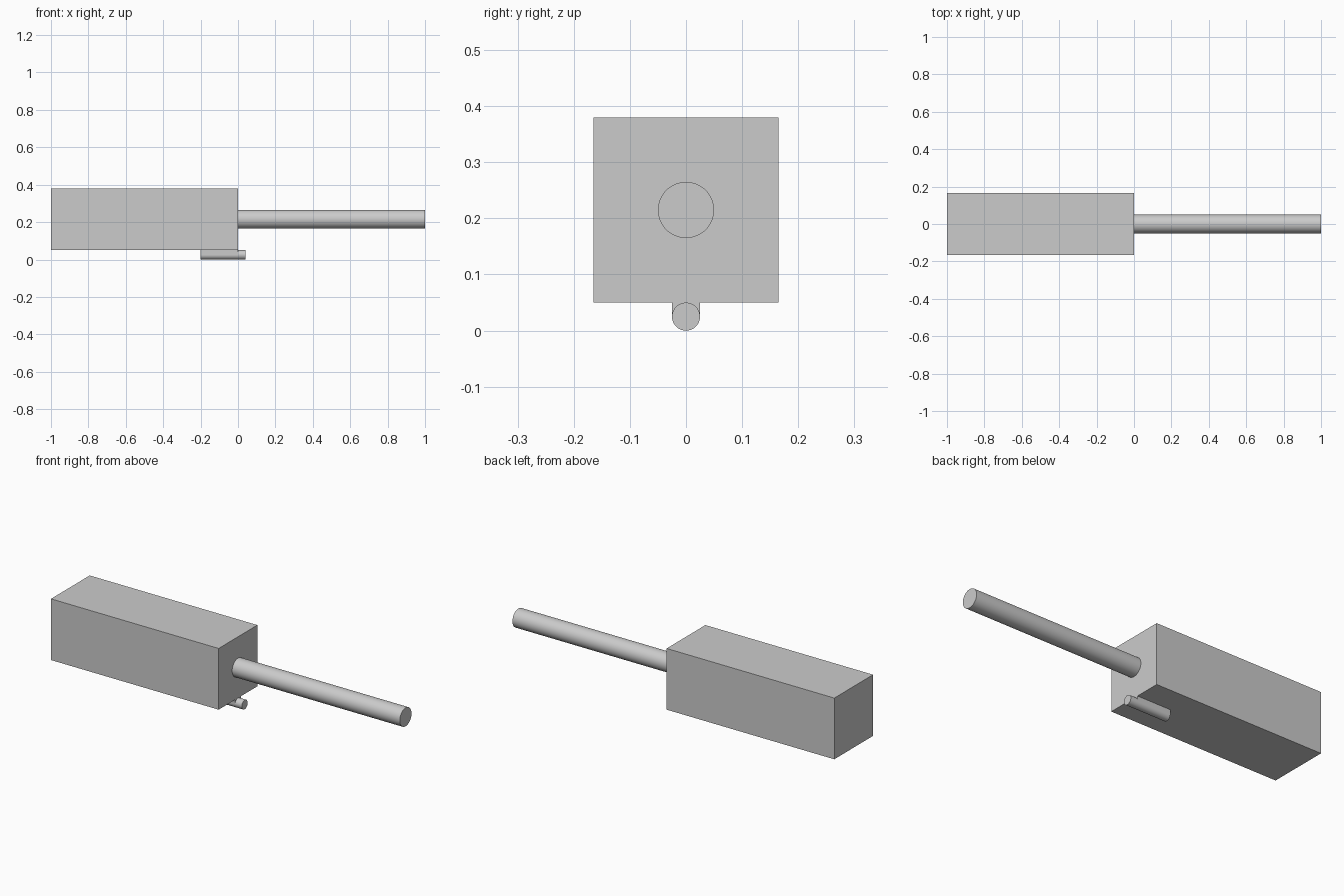
import bpy, math

if "Cube" in bpy.data.objects:
    bpy.data.objects.remove(bpy.data.objects["Cube"])


def box(name, x0, x1, half_y, z0, z1):
    bpy.ops.mesh.primitive_cube_add(size=1, location=((x0 + x1) / 2, 0, (z0 + z1) / 2))
    ob = bpy.context.object
    ob.name = name
    ob.scale = (x1 - x0, 2 * half_y, z1 - z0)
    bpy.ops.object.transform_apply(location=False, rotation=False, scale=True)
    return ob


def rod(name, x0, x1, radius, z):
    bpy.ops.mesh.primitive_cylinder_add(vertices=64, radius=radius, depth=x1 - x0,
                                        location=((x0 + x1) / 2, 0, z),
                                        rotation=(0, math.pi / 2, 0))
    ob = bpy.context.object
    ob.name = name
    bpy.ops.object.transform_apply(location=False, rotation=True, scale=False)
    bpy.ops.object.shade_smooth_by_angle(angle=math.radians(30))
    return ob


# Main square housing
box("housing", -1.0, 0.0, 0.165, 0.05, 0.38)

# Long round shaft from the centre of the housing's end
rod("shaft", 0.0, 1.0, 0.05, 0.215)

# Small round pin below, joined to the housing by a straight-sided web
rod("lower_pin", -0.2, 0.04, 0.025, 0.025)
box("pin_web", -0.2, 0.0, 0.025, 0.025, 0.05)
